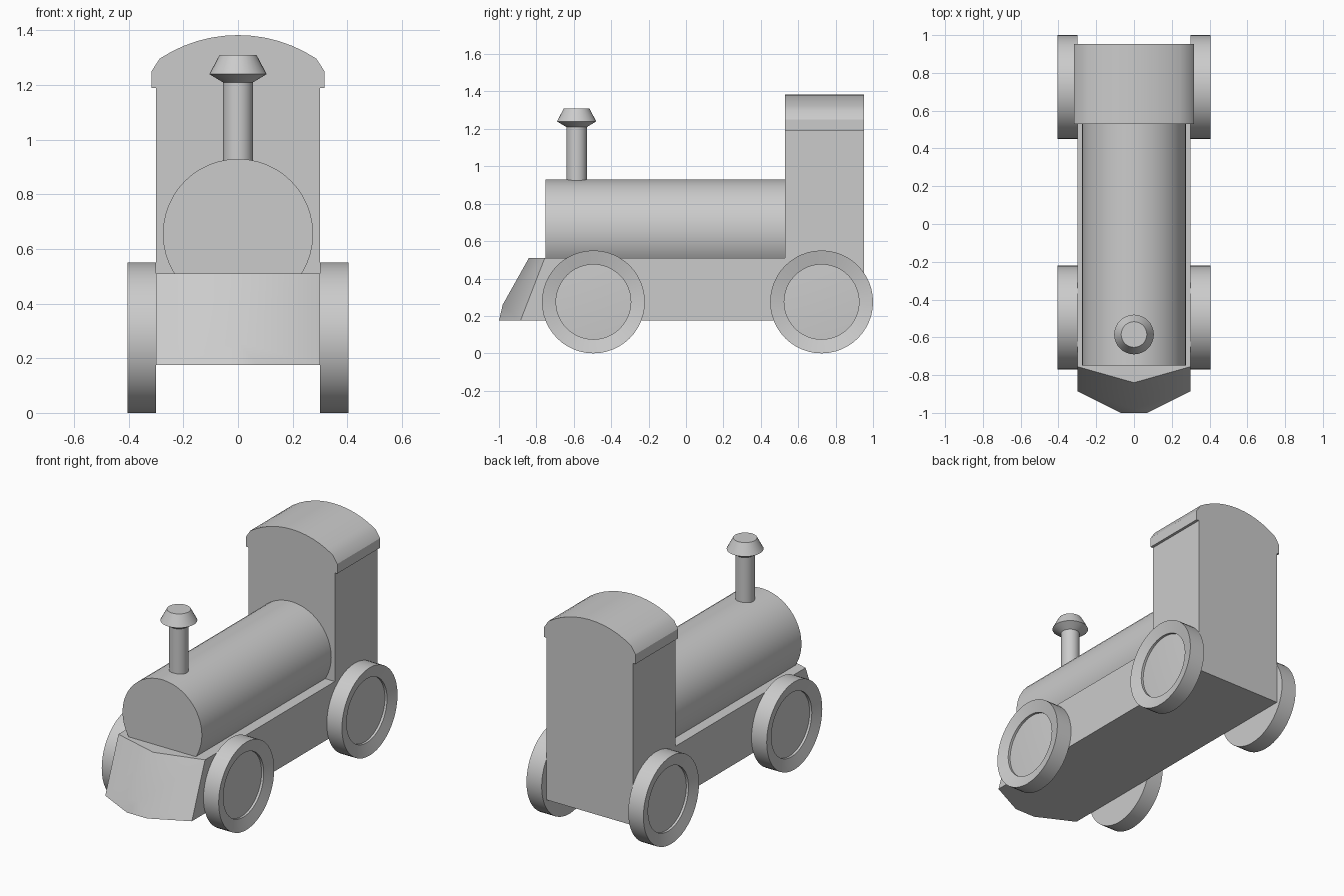
import bpy, bmesh, math
from mathutils import Matrix

cube = bpy.data.objects.get("Cube")
if cube:
    bpy.data.objects.remove(cube, do_unlink=True)

grey = bpy.data.materials.new("plain grey")
grey.use_nodes = True
colour = (0.6, 0.6, 0.6, 1)
grey.diffuse_color = colour
grey.node_tree.nodes["Principled BSDF"].inputs["Base Color"].default_value = colour


def finish(name, bm, angle=30):
    """Turn a bmesh into a named, shaded object."""
    bmesh.ops.recalc_face_normals(bm, faces=bm.faces)
    mesh = bpy.data.meshes.new(name)
    bm.to_mesh(mesh)
    bm.free()
    mesh.materials.append(grey)
    obj = bpy.data.objects.new(name, mesh)
    bpy.context.collection.objects.link(obj)
    bpy.ops.object.select_all(action="DESELECT")
    obj.select_set(True)
    bpy.context.view_layer.objects.active = obj
    bpy.ops.object.shade_smooth_by_angle(angle=math.radians(angle))
    return obj


def extrude_y(name, profile, y0, y1):
    """Extrude an (x, z) outline from y0 to y1."""
    bm = bmesh.new()
    face = bm.faces.new([bm.verts.new((x, y0, z)) for x, z in profile])
    made = bmesh.ops.extrude_face_region(bm, geom=[face])["geom"]
    moved = [v for v in made if isinstance(v, bmesh.types.BMVert)]
    bmesh.ops.translate(bm, verts=moved, vec=(0, y1 - y0, 0))
    return finish(name, bm)


def lathe(name, profile, place, steps=48):
    """Spin a (radius, height) outline around z, then place it."""
    bm = bmesh.new()
    verts = [bm.verts.new((r, 0, h)) for r, h in profile]
    edges = [bm.edges.new(pair) for pair in zip(verts, verts[1:])]
    bmesh.ops.spin(bm, geom=verts + edges, cent=(0, 0, 0), axis=(0, 0, 1),
                   angle=math.tau, steps=steps)
    bmesh.ops.remove_doubles(bm, verts=bm.verts, dist=1e-4)
    bmesh.ops.transform(bm, matrix=place, verts=bm.verts)
    return finish(name, bm)


def mirrored(half):
    """Complete an outline running from the right side to the middle."""
    return half + [(-x, z) for x, z in reversed(half) if x]


# Chassis
W, LOW, DECK = 0.30, 0.175, 0.51
extrude_y("chassis", [(-W, LOW), (W, LOW), (W, DECK), (-W, DECK)], -0.755, 0.953)

# Cab with arched roof and side eaves
arch = [(0.52 * math.sin(a), 0.863 + 0.52 * math.cos(a))
        for a in (math.radians(33.5 * i / 6) for i in range(6, 0, -1))]
half = [(W, DECK), (W, 1.19), (0.317, 1.19), (0.317, 1.25)] + arch + [(0, 1.383)]
extrude_y("cab", mirrored(half), 0.53, 0.953)

# Boiler
lathe("boiler", [(0, 0), (0.275, 0), (0.275, 1.29), (0, 1.29)],
      Matrix.Translation((0, 0.54, 0.655)) @ Matrix.Rotation(math.pi / 2, 4, "X"))

# Chimney with flared cap
lathe("chimney", [(0, 0.85), (0.055, 0.85), (0.055, 1.21), (0.105, 1.24),
                  (0.068, 1.31), (0, 1.31)],
      Matrix.Translation((0, -0.585, 0)), 32)

# Sloping pointed front guard
bm = bmesh.new()
top = [bm.verts.new((x, y, DECK)) for x, y in ((-W, -0.755), (0, -0.84), (W, -0.755))]
low = [bm.verts.new((x, y, LOW))
       for x, y in ((-W, -0.885), (-0.07, -1), (0.07, -1), (W, -0.885))]
tip = bm.verts.new((0, -0.98, 0.26))
back = [bm.verts.new((x, -0.755, LOW)) for x in (-W, W)]
for loop in ([top[0], top[1], top[2]], [top[0], top[1], tip, low[1], low[0]],
             [top[1], top[2], low[3], low[2], tip], [tip, low[1], low[2]],
             [top[0], low[0], back[0]], [top[2], back[1], low[3]],
             [back[0]] + low + [back[1]], [top[0], back[0], back[1], top[2]]):
    bm.faces.new(loop)
finish("front_guard", bm, 60)

# Wheels with a recessed, softly domed disc
wheel = [(0, 0), (0.275, 0), (0.275, 0.105), (0.2, 0.085), (0.2, 0.07),
         (0.1, 0.075), (0, 0.075)]
for end, y in (("front", -0.495), ("rear", 0.725)):
    for side, s in (("left", 1), ("right", -1)):
        lathe(f"{end}_{side}_wheel", wheel,
              Matrix.Translation((s * W, y, 0.275)) @ Matrix.Rotation(s * math.pi / 2, 4, "Y"))
